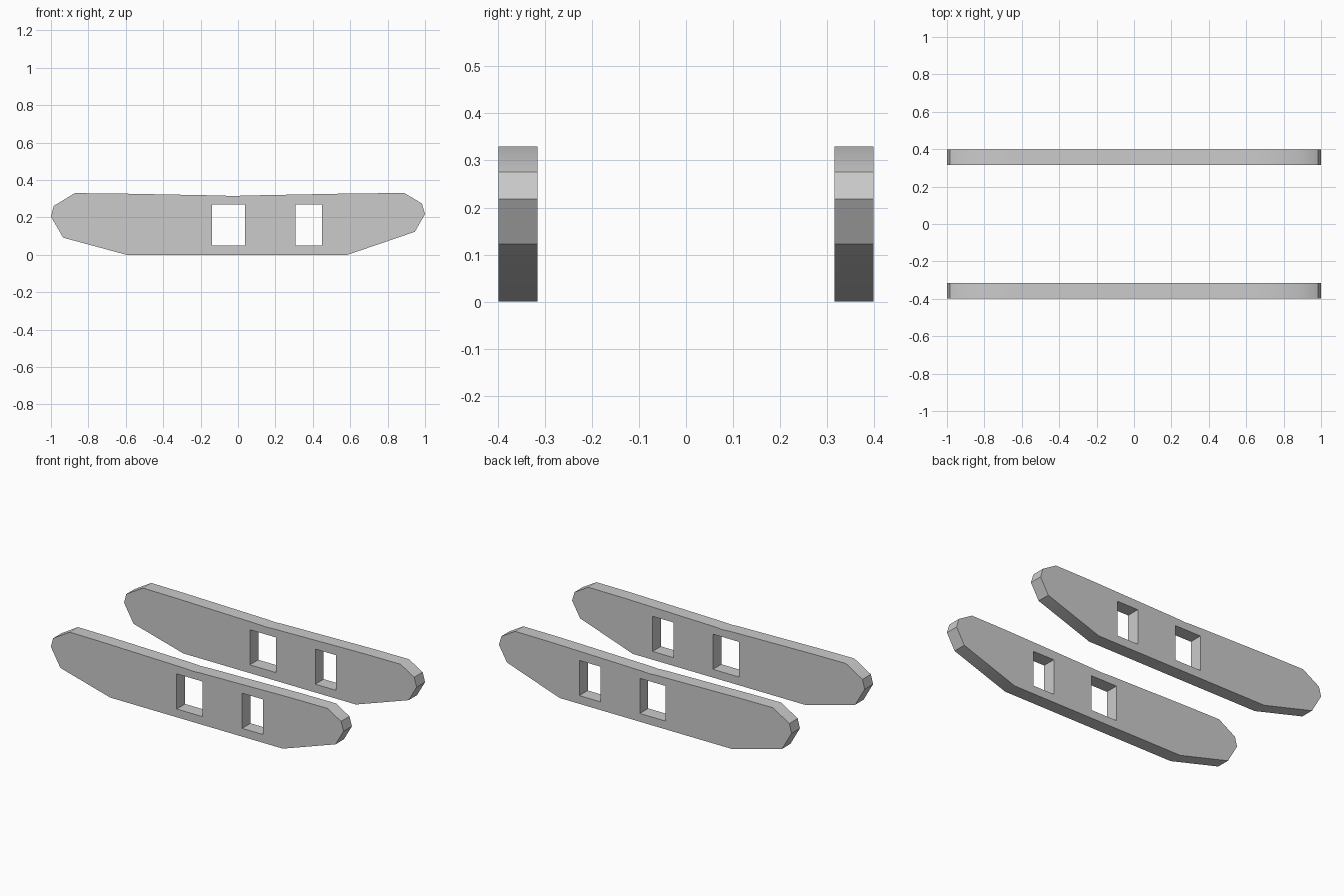
import bpy, bmesh, math

if "Cube" in bpy.data.objects:
    bpy.data.objects.remove(bpy.data.objects["Cube"])

# Side profile (x, z) of one rail
OUTLINE = [(-1.0, 0.205), (-0.985, 0.262), (-0.872, 0.33), (-0.65, 0.328),
           (-0.08, 0.317), (-0.03, 0.314), (0.03, 0.317), (0.65, 0.329),
           (0.89, 0.33), (0.983, 0.275), (1.0, 0.218), (0.945, 0.123),
           (0.585, 0.0), (-0.595, 0.0), (-0.935, 0.092)]


def rect(x0, x1, z0, z1):
    return [(x0, z0), (x1, z0), (x1, z1), (x0, z1)]


# Two rectangular slots through the rail
SLOTS = [rect(-0.14, 0.037, 0.051, 0.268), rect(0.307, 0.45, 0.051, 0.268)]


def make_rail(name, y0, y1):
    bm = bmesh.new()
    for loop in [OUTLINE] + SLOTS:
        vs = [bm.verts.new((x, y0, z)) for x, z in loop]
        for i, v in enumerate(vs):
            bm.edges.new((v, vs[(i + 1) % len(vs)]))
    bmesh.ops.triangle_fill(bm, edges=bm.edges[:], use_beauty=True, normal=(0, -1, 0))
    ext = bmesh.ops.extrude_face_region(bm, geom=bm.faces[:], use_keep_orig=True)
    moved = [g for g in ext["geom"] if isinstance(g, bmesh.types.BMVert)]
    bmesh.ops.translate(bm, verts=moved, vec=(0, y1 - y0, 0))
    bmesh.ops.recalc_face_normals(bm, faces=bm.faces[:])
    mesh = bpy.data.meshes.new(name)
    bm.to_mesh(mesh)
    bm.free()
    obj = bpy.data.objects.new(name, mesh)
    bpy.context.collection.objects.link(obj)
    # Soft rim, crisp side faces
    bpy.ops.object.select_all(action='DESELECT')
    obj.select_set(True)
    bpy.context.view_layer.objects.active = obj
    bpy.ops.object.shade_smooth_by_angle(angle=math.radians(35))
    return obj


# Matching front and back rails
make_rail("front_rail", -0.398, -0.316)
make_rail("back_rail", 0.316, 0.398)
